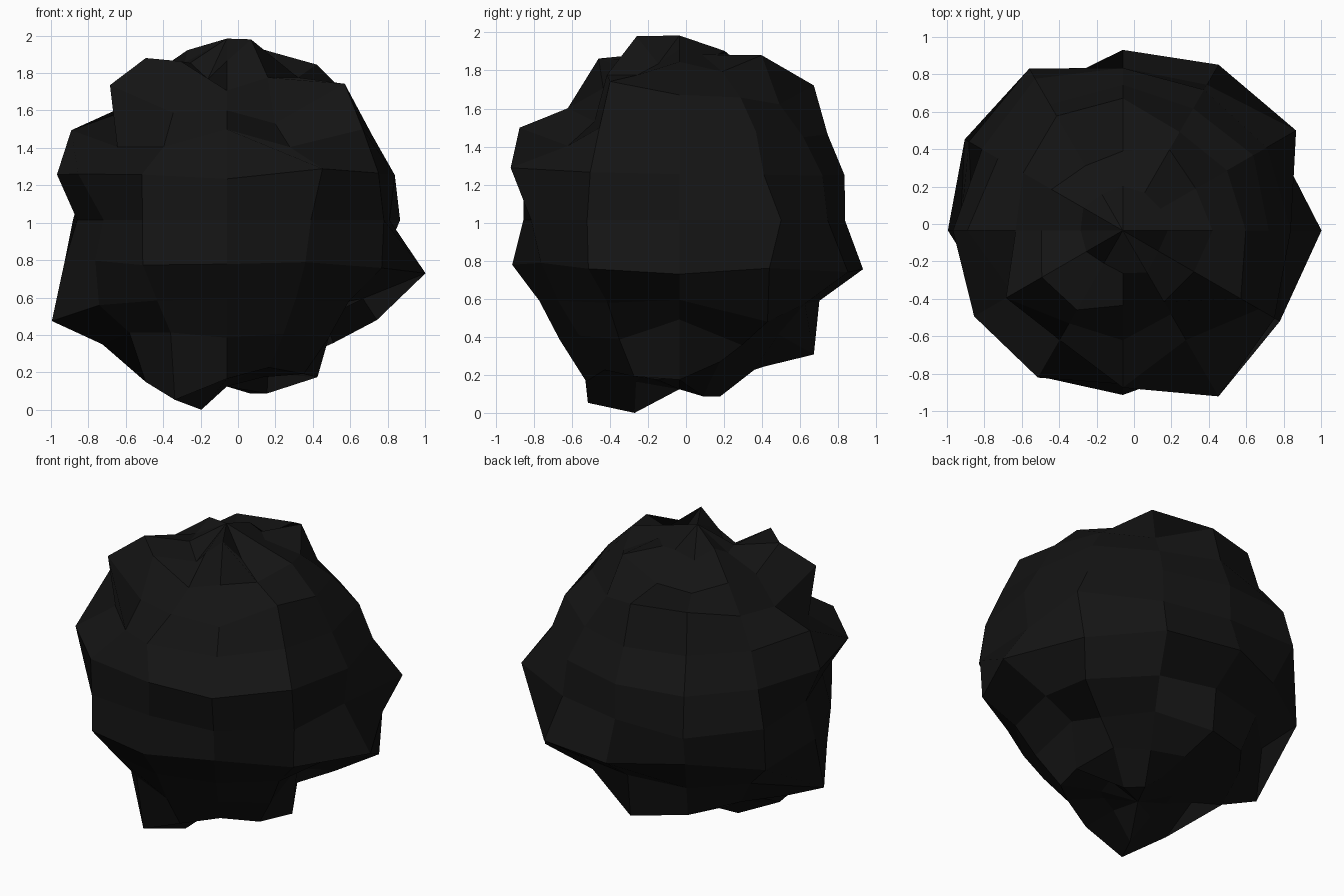
import bpy, bmesh
from math import sin, cos, radians
from mathutils import Vector

if "Cube" in bpy.data.objects:
    bpy.data.objects.remove(bpy.data.objects["Cube"])

# Lumpy rock: a 12 x 12 faceted sphere, each vertex pushed along its radius
CENTRE = Vector((-0.06, -0.035, 1.02))
SEGMENTS = 12
TOP_R, BOTTOM_R = 0.97, 0.89

# Radius in hundredths around each ring (from +x, counter-clockwise), top ring first
RINGS = [
    (93, 90, 90, 92, 86, 94, 87, 87, 78, 88, 100, 85),
    (96, 90, 100, 85, 80, 88, 87, 100, 98, 80, 88, 88),
    (93, 91, 86, 100, 100, 87, 81, 102, 81, 83, 73, 103),
    (90, 93, 87, 90, 90, 89, 96, 78, 78, 97, 78, 97),
    (93, 92, 90, 90, 97, 90, 94, 95, 94, 85, 106, 97),
    (87, 107, 90, 87, 100, 95, 80, 76, 90, 82, 90, 97),
    (110, 98, 106, 100, 90, 101, 90, 84, 93, 91, 87, 99),
    (84, 107, 88, 85, 88, 88, 108, 91, 86, 85, 85, 87),
    (74, 93, 85, 100, 94, 88, 94, 85, 85, 89, 86, 89),
    (97, 86, 91, 89, 85, 85, 85, 100, 111, 98, 91, 95),
    (85, 96, 96, 85, 85, 85, 85, 90, 105, 88, 85, 87),
]

bm = bmesh.new()
rows = []
for i, ring in enumerate(RINGS):
    lat = radians(75 - 15 * i)
    row = []
    for j, r in enumerate(ring):
        lon = radians(360 / SEGMENTS * j)
        d = Vector((cos(lat) * cos(lon), cos(lat) * sin(lon), sin(lat)))
        row.append(bm.verts.new(CENTRE + d * r / 100))
    rows.append(row)
top = bm.verts.new(CENTRE + Vector((0, 0, TOP_R)))
bottom = bm.verts.new(CENTRE - Vector((0, 0, BOTTOM_R)))

# Side quads and the two triangle fans
for j in range(SEGMENTS):
    k = (j + 1) % SEGMENTS
    for a, b in zip(rows, rows[1:]):
        bm.faces.new((a[j], b[j], b[k], a[k]))
    bm.faces.new((top, rows[0][j], rows[0][k]))
    bm.faces.new((bottom, rows[-1][k], rows[-1][j]))
bmesh.ops.recalc_face_normals(bm, faces=bm.faces)

mesh = bpy.data.meshes.new("rock")
bm.to_mesh(mesh)
bm.free()

# Dark coal material
mat = bpy.data.materials.new("coal_black")
mat.diffuse_color = (0.007, 0.007, 0.007, 1)
mat.use_nodes = True
mat.node_tree.nodes["Principled BSDF"].inputs["Base Color"].default_value = mat.diffuse_color
mesh.materials.append(mat)

rock = bpy.data.objects.new("rock", mesh)
bpy.context.collection.objects.link(rock)
# Rest the lowest point on the ground
rock.location.z = -min(v.co.z for v in mesh.vertices)
